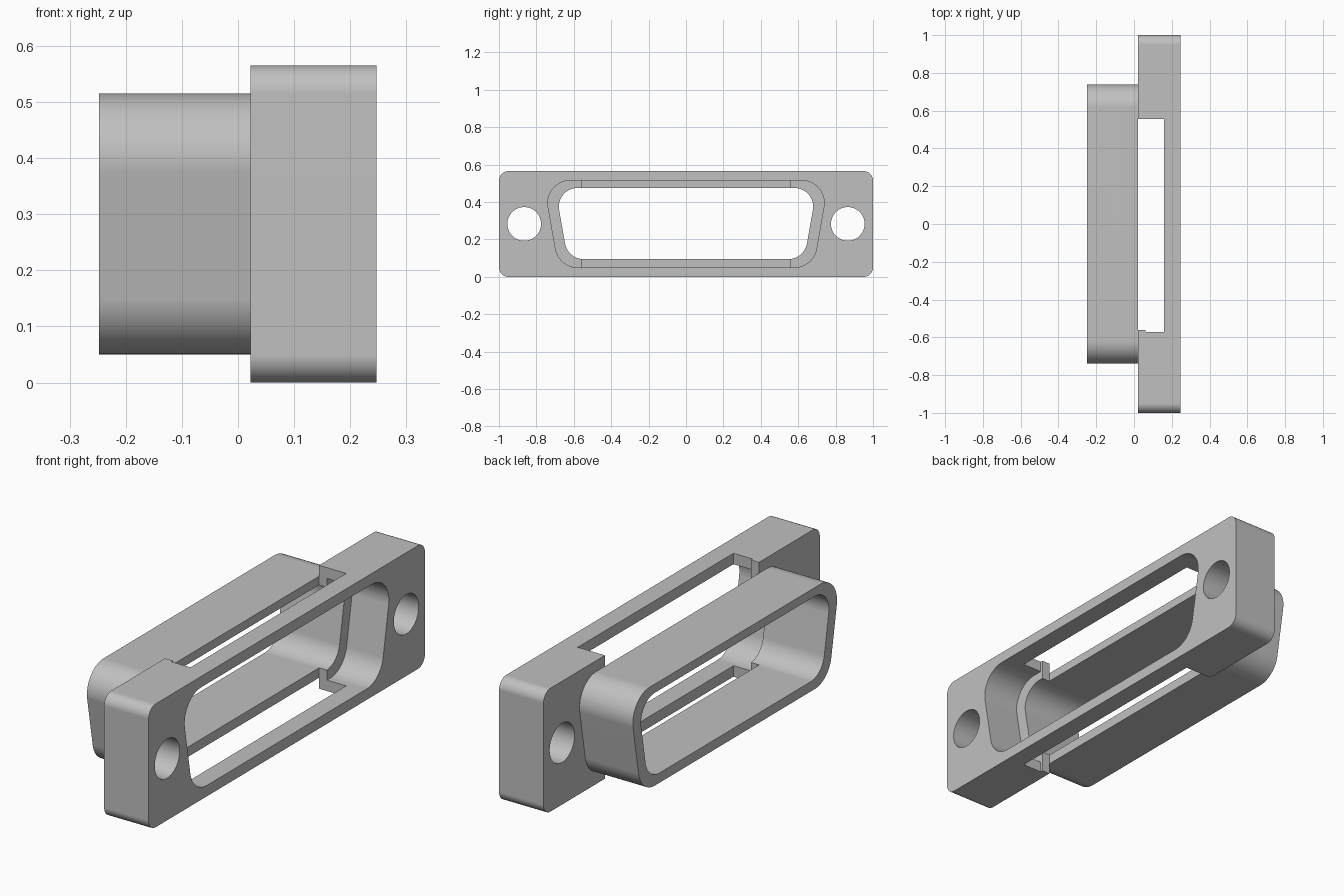
import bpy
import math
from mathutils import Vector

cube = bpy.data.objects.get("Cube")
if cube:
    bpy.data.objects.remove(cube, do_unlink=True)

grey = bpy.data.materials.new("light grey")
grey.use_nodes = True
colour = (0.53, 0.53, 0.53, 1)
grey.diffuse_color = colour
grey.node_tree.nodes["Principled BSDF"].inputs["Base Color"].default_value = colour


def fillet(corners, radius, steps=12):
    """Round every corner of a convex counter-clockwise (y, z) outline."""
    points = []
    for i, c in enumerate(corners):
        c = Vector(c)
        a = (Vector(corners[i - 1]) - c).normalized()
        b = (Vector(corners[(i + 1) % len(corners)]) - c).normalized()
        half = a.angle(b) / 2
        centre = c + (a + b).normalized() * radius / math.sin(half)
        start = c + a * radius / math.tan(half) - centre
        turn = math.pi - 2 * half
        for k in range(steps + 1):
            t = turn * k / steps
            points.append((centre.x + start.x * math.cos(t) - start.y * math.sin(t),
                           centre.y + start.x * math.sin(t) + start.y * math.cos(t)))
    return points


def rectangle(y0, y1, z0, z1):
    return [(y0, z0), (y1, z0), (y1, z1), (y0, z1)]


def d_shape(bottom, top, z0, z1, radius):
    return fillet([(-bottom, z0), (bottom, z0), (top, z1), (-top, z1)], radius)


def circle(y, z, radius, count=48):
    return [(y + radius * math.cos(math.tau * k / count),
             z + radius * math.sin(math.tau * k / count)) for k in range(count)]


def prism(name, outline, x0, x1):
    """Extrude a (y, z) outline along x."""
    n = len(outline)
    verts = [(x, y, z) for x in (x0, x1) for y, z in outline]
    faces = [tuple(reversed(range(n))), tuple(range(n, 2 * n))]
    faces += [(i, (i + 1) % n, n + (i + 1) % n, n + i) for i in range(n)]
    mesh = bpy.data.meshes.new(name)
    mesh.from_pydata(verts, [], faces)
    mesh.materials.append(grey)
    obj = bpy.data.objects.new(name, mesh)
    bpy.context.collection.objects.link(obj)
    return obj


def combine(body, tool, operation="DIFFERENCE"):
    bpy.context.view_layer.objects.active = body
    mod = body.modifiers.new("combine", "BOOLEAN")
    mod.operation = operation
    mod.solver = "EXACT"
    mod.object = tool
    bpy.ops.object.modifier_apply(modifier=mod.name)
    bpy.data.objects.remove(tool, do_unlink=True)


BACK, LIP, SLOT, FRONT = 0.022, 0.062, 0.16, 0.247
outer = d_shape(0.68, 0.762, 0.05, 0.515, 0.12)
inner = d_shape(0.632, 0.699, 0.095, 0.475, 0.10)

# Mounting flange joined to the tapered shroud
housing = prism("connector_housing", fillet(rectangle(-1, 1, 0, 0.565), 0.05), BACK, FRONT)
combine(housing, prism("shroud", outer, -0.248, BACK + 0.02), "UNION")

# Through opening and the wider recess in the flange
combine(housing, prism("opening_cutter", inner, -0.4, 0.4))
combine(housing, prism("recess_cutter", outer, LIP, 0.4))

# Slots through the top and bottom walls
combine(housing, prism("lip_slot_cutter", rectangle(-0.56, 0.555, -0.1, 0.7), BACK, LIP + 0.01))
combine(housing, prism("slot_cutter", rectangle(-0.572, 0.555, -0.1, 0.7), LIP, SLOT))

# Screw holes
for side in (-1, 1):
    combine(housing, prism("hole_cutter", circle(side * 0.865, 0.283, 0.09), -0.1, 0.4))

# Smooth fillets with crisp flats
bpy.ops.object.select_all(action="DESELECT")
housing.select_set(True)
bpy.context.view_layer.objects.active = housing
bpy.ops.object.shade_smooth_by_angle(angle=math.radians(30))
normals = housing.modifiers.new("flat_normals", "WEIGHTED_NORMAL")
normals.keep_sharp = True
